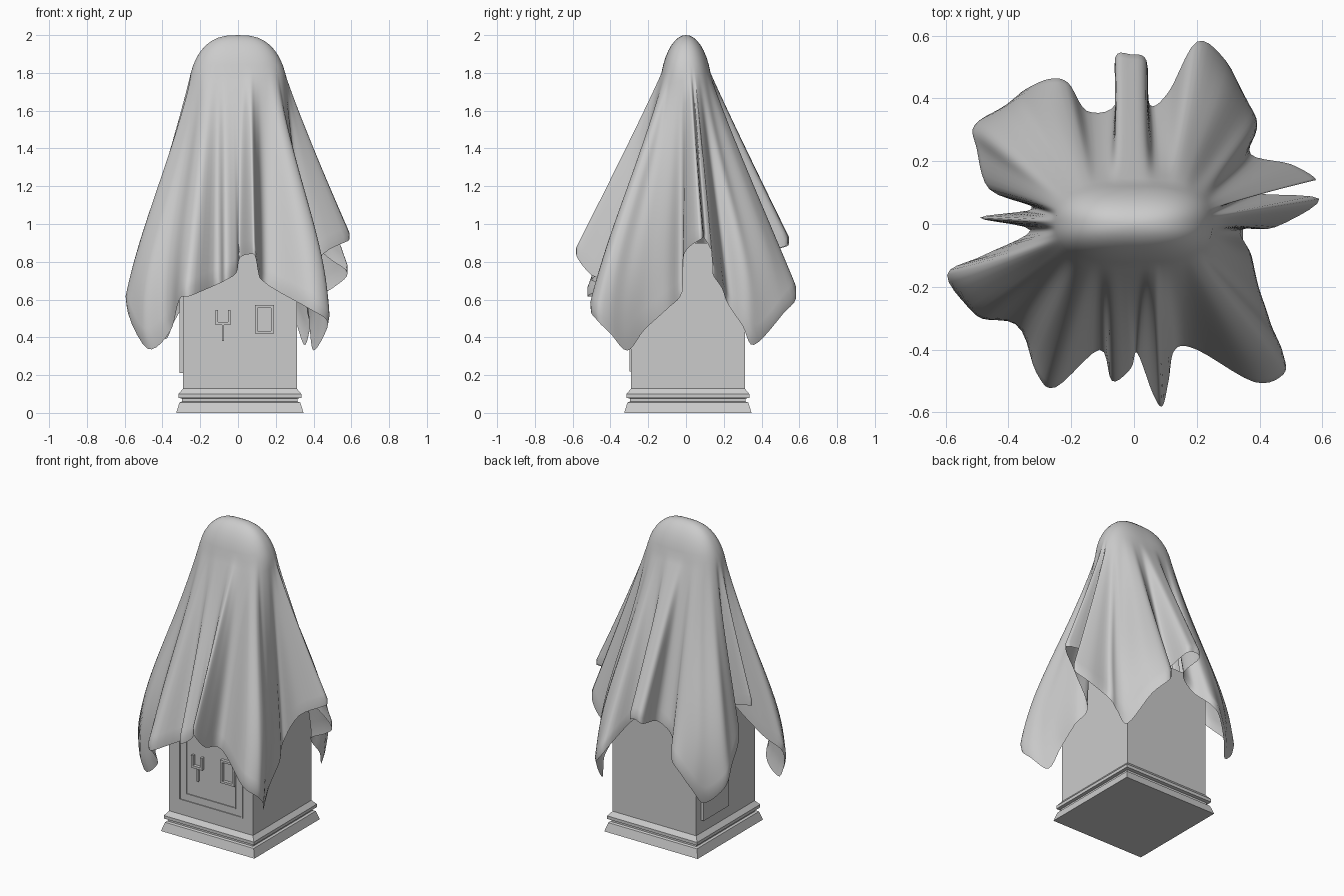
import bpy, bmesh, math
from mathutils import Vector

default_cube = bpy.data.objects.get("Cube")
if default_cube:
    bpy.data.objects.remove(default_cube, do_unlink=True)

grey = bpy.data.materials.new("plain grey")
grey.use_nodes = True
colour = (0.6, 0.6, 0.6, 1)
grey.diffuse_color = colour
grey.node_tree.nodes["Principled BSDF"].inputs["Base Color"].default_value = colour


def make_object(name, bm, smooth=False):
    bmesh.ops.recalc_face_normals(bm, faces=bm.faces[:])
    mesh = bpy.data.meshes.new(name)
    bm.to_mesh(mesh)
    bm.free()
    mesh.materials.append(grey)
    obj = bpy.data.objects.new(name, mesh)
    bpy.context.collection.objects.link(obj)
    for face in mesh.polygons:
        face.use_smooth = smooth
    return obj


def loft(bm, rings):
    """Join closed rings of points with quads and return the vertex rings."""
    rows = [[bm.verts.new(p) for p in ring] for ring in rings]
    count = len(rows[0])
    for low, high in zip(rows, rows[1:]):
        for i in range(count):
            j = (i + 1) % count
            bm.faces.new((low[i], low[j], high[j], high[i]))
    return rows


def box(name, low, high):
    bm = bmesh.new()
    bmesh.ops.create_cube(bm, size=1)
    low, high = Vector(low), Vector(high)
    for v in bm.verts:
        v.co = (low + high) / 2 + v.co * (high - low)
    return make_object(name, bm)


def front_frame(name, x0, x1, z0, z1, width, y_back, y_front):
    """Rectangular moulding standing out of the front face."""
    bm = bmesh.new()

    def rect(inset, y):
        a, b, c, d = x0 + inset, x1 - inset, z0 + inset, z1 - inset
        return [(a, y, c), (b, y, c), (b, y, d), (a, y, d)]

    loft(bm, [rect(0, y_back), rect(0, y_front),
              rect(width, y_front), rect(width, y_back)])
    return make_object(name, bm)


# Pedestal: square moulded foot and plain body (half width, height)
centre = 0.01
profile = [(0.337, 0), (0.32, 0.055), (0.306, 0.06), (0.306, 0.076),
           (0.325, 0.08), (0.325, 0.1), (0.302, 0.128), (0.302, 0.9)]
bm = bmesh.new()
corners = ((-1, -1), (1, -1), (1, 1), (-1, 1))
rows = loft(bm, [[(centre + sx * h, centre + sy * h, z) for sx, sy in corners]
                 for h, z in profile])
bm.faces.new(rows[0])
bm.faces.new(rows[-1])
make_object("pedestal", bm)

# Front door, its mouldings and fittings
face_y = centre - 0.302
front_frame("door_outer_frame", -0.22, 0.24, 0.22, 0.8, 0.008, face_y + 0.01, face_y - 0.006)
front_frame("door_inner_frame", -0.17, 0.19, 0.27, 0.76, 0.006, face_y + 0.01, face_y - 0.006)
front_frame("window_frame", 0.09, 0.19, 0.42, 0.57, 0.014, face_y + 0.01, face_y - 0.02)
box("label_plate", (0.03, face_y - 0.006, 0.67), (0.16, face_y + 0.01, 0.72))
for side in (-1, 1):
    x = -0.08 + side * 0.033
    box("hook_arm", (x - 0.007, face_y - 0.022, 0.47), (x + 0.007, face_y + 0.01, 0.545))
box("hook_bar", (-0.12, face_y - 0.022, 0.465), (-0.04, face_y + 0.01, 0.48))
box("hook_stem", (-0.086, face_y - 0.015, 0.38), (-0.074, face_y + 0.01, 0.465))

# Raised panel on the right side
box("side_panel", (-0.31, 0, 0.21), (-0.28, 0.26, 0.8))

# Hem of the cloth, counterclockwise from the left side, in hundredths
hem = [
    (59, 8, 92), (38, 10, 92), (48, 15, 82), (58, 14, 74), (50, 19, 66), (37, 22, 58),
    (38, 30, 46), (35, 36, 36), (29, 51, 52), (20, 58, 63), (11, 42, 80), (5, 38, 84),
    (4, 52, 88), (-1, 54, 90), (-6, 53, 88), (-6, 38, 84), (-15, 36, 76), (-21, 45, 66),
    (-27, 46, 60), (-34, 42, 48), (-39, 37, 39), (-50, 31, 50), (-50, 24, 62), (-46, 11, 76),
    (-32, 5, 88), (-49, 2, 92), (-33, -2, 88), (-48, -10, 68), (-59, -16, 57), (-48, -28, 34),
    (-36, -31, 43), (-31, -47, 60), (-25, -52, 62), (-11, -40, 68), (-7, -50, 70), (-1, -46, 74),
    (1, -41, 82), (6, -54, 84), (9, -58, 83), (11, -50, 73), (13, -40, 70), (20, -40, 65),
    (38, -50, 55), (47, -47, 49), (46, -40, 42), (40, -31, 33), (38, -22, 44), (37, -10, 55),
    (34, -2, 64), (45, -1, 84),
]
hem = [Vector(p) / 100 for p in hem]


def closed_spline(points, steps):
    out = []
    for i in range(len(points)):
        a, b, c, d = (points[(i + k) % len(points)] for k in (-1, 0, 1, 2))
        for s in range(steps):
            t = s / steps
            out.append(b + (c - a) * t / 2 + (a - b * 2.5 + c * 2 - d / 2) * t * t
                       + ((b - c) * 3 + d - a) * t ** 3 / 2)
    return out


def averaged(points, reach):
    span = range(-reach, reach + 1)
    weights = [1 + math.cos(math.pi * k / (reach + 1)) for k in span]
    return [sum((points[(i + k) % len(points)] * w for k, w in zip(span, weights)),
                Vector((0, 0, 0))) / sum(weights) for i in range(len(points))]


# Draped cloth: rounded ridge on top, folds deepening towards the hem
hem = closed_spline(hem, 5)
soft = averaged(hem, 16)
shoulder, push = [], []
for p, low in zip(soft, hem):
    angle = math.atan2(p.y, p.x)
    c, s = math.cos(angle), math.sin(angle)
    shoulder.append(Vector((math.copysign(abs(c) ** 0.7, c) * 0.25,
                            math.copysign(abs(s) ** 0.85, s) * 0.13, 1.8)))
    # the low corners bulge outwards around the pedestal edges
    push.append(Vector((c, s, 0)) * max(0, 0.6 - low.z) * 0.38)
push = averaged(push, 5)

rings = []
dome_end = math.radians(68)
for step in range(1, 9):
    a = dome_end * step / 8
    k = math.sin(a) / math.sin(dome_end)
    z = 2 - 0.2 * (1 - math.cos(a)) / (1 - math.cos(dome_end))
    rings.append([(p.x * k ** 0.75, p.y * k, z) for p in shoulder])
row_count = 26
for row in range(1, row_count + 1):
    t = row / row_count
    # the cloth hangs straight down just above its hem
    spread = min(1, t / 0.96)
    ring = []
    for top, mid, low, out in zip(shoulder, soft, hem, push):
        p = top.lerp(mid, spread) + (low - mid) * spread ** 1.25
        p += out * math.sin(math.pi * t * t)
        p.z = 1.8 + (low.z - 1.8) * t
        ring.append(p)
    rings.append(ring)
bm = bmesh.new()
rows = loft(bm, rings)
apex = bm.verts.new((0, 0, 2))
for i, v in enumerate(rows[0]):
    bm.faces.new((apex, v, rows[0][i - 1]))
make_object("draped_cloth", bm, smooth=True)
